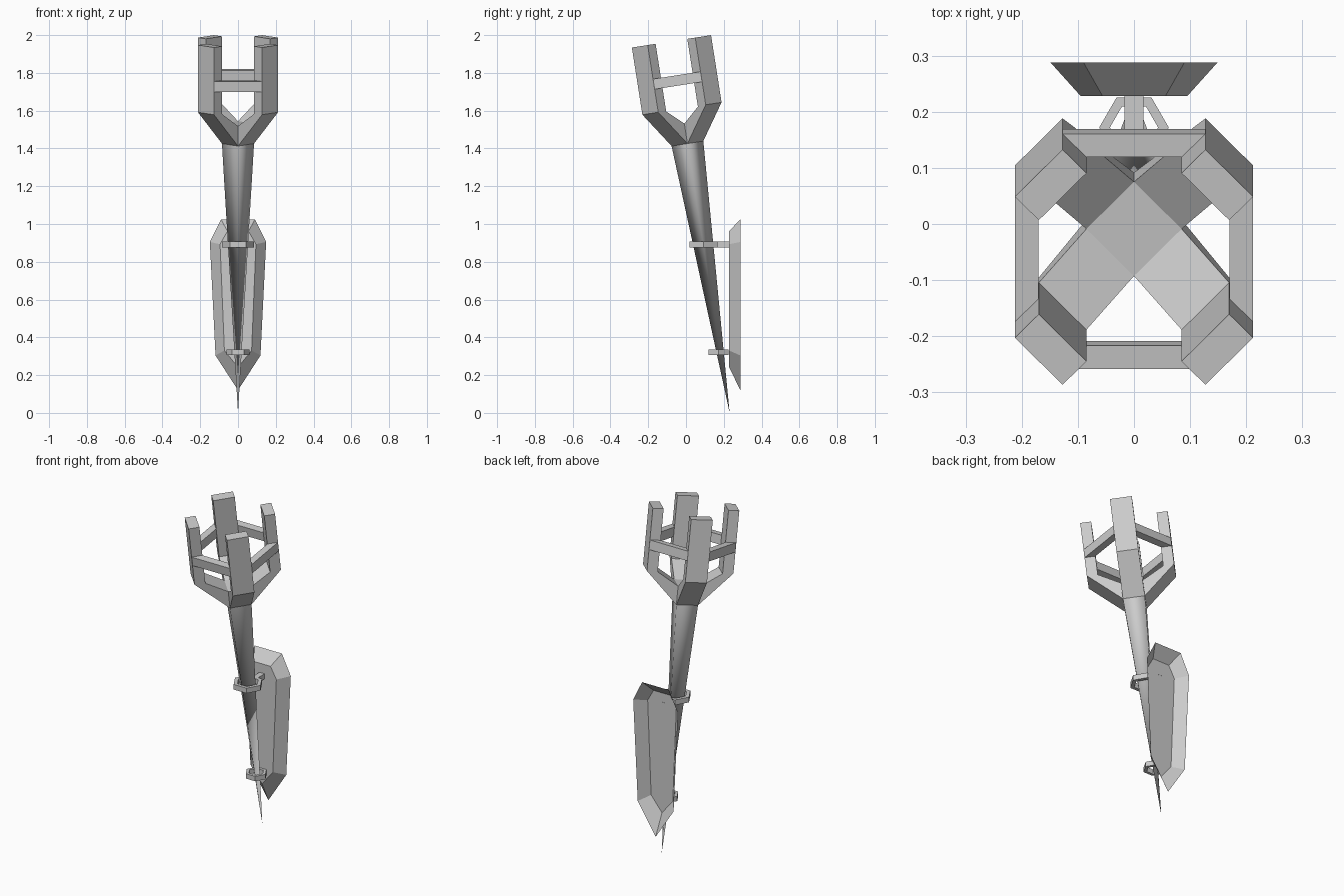
import bpy, bmesh, math
from mathutils import Matrix, Vector

if "Cube" in bpy.data.objects:
    bpy.data.objects.remove(bpy.data.objects["Cube"])

# Torch frame: origin at the lower tip, axis leaning towards the front
TILT = Matrix.Translation((0, 0.231, 0)) @ Matrix.Rotation(math.radians(8.9), 4, 'X')


def finish(name, bm, matrix=Matrix()):
    bm.transform(matrix)
    bmesh.ops.recalc_face_normals(bm, faces=bm.faces)
    mesh = bpy.data.meshes.new(name)
    bm.to_mesh(mesh)
    bm.free()
    obj = bpy.data.objects.new(name, mesh)
    bpy.context.collection.objects.link(obj)
    return obj


def prism(name, points, offset, matrix=Matrix()):
    """Extrude a flat polygon along an offset vector."""
    bm = bmesh.new()
    face = bm.faces.new([bm.verts.new(p) for p in points])
    ext = bmesh.ops.extrude_face_region(bm, geom=[face], use_keep_orig=True)
    moved = [v for v in ext['geom'] if isinstance(v, bmesh.types.BMVert)]
    bmesh.ops.translate(bm, verts=moved, vec=Vector(offset))
    return finish(name, bm, matrix)


# Shaft: four-sided spike, smooth shaded
S0, S1, R = 1.443, 1.55, 0.085
bm = bmesh.new()
tip = bm.verts.new((0, 0, 0))
rim = [bm.verts.new(p) for p in ((R, 0, S0), (0, R, S0), (-R, 0, S0), (0, -R, S0))]
bm.faces.new(rim)
for i in range(4):
    bm.faces.new((rim[i], tip, rim[(i + 1) % 4]))
shaft = finish("shaft", bm, TILT)
for p in shaft.data.polygons:
    p.use_smooth = len(p.vertices) == 3

# Hub block where the prongs meet
prism("hub", [(R, 0, S0), (0, R, S0), (-R, 0, S0), (0, -R, S0)], (0, 0, S1 - S0), TILT)

# Four bent prongs on the diagonals and four mitred bars between them
W = 0.06
prong = [(0.06, S0), (0.24, 1.631), (0.24, 1.991), (0.18, 1.991), (0.18, 1.628), (0.06, S1)]
bar = [(-0.085, 0.17), (0.085, 0.17), (0.127, 0.212), (-0.127, 0.212)]
for i in range(4):
    turn = Matrix.Rotation(math.radians(90 * i), 4, 'Z')
    diag = Matrix.Rotation(math.radians(90 * i + 45), 4, 'Z')
    prism(f"prong_{i + 1}", [(r, -W, s) for r, s in prong], (0, 2 * W, 0), TILT @ diag)
    prism(f"cross_bar_{i + 1}", [(x, y, 1.754) for x, y in bar], (0, 0, 0.055), TILT @ turn)


# Hexagonal holder rings, lying level
def ring(name, y, z, outer, inner, height):
    bm = bmesh.new()
    rows = []
    for r, h in ((outer, 0), (outer, height), (inner, height), (inner, 0)):
        rows.append([bm.verts.new((r * math.cos(a * math.pi / 3),
                                   y + r * math.sin(a * math.pi / 3), z + h)) for a in range(6)])
    for k in range(4):
        a, b = rows[k], rows[(k + 1) % 4]
        for i in range(6):
            j = (i + 1) % 6
            bm.faces.new((a[i], a[j], b[j], b[i]))
    return finish(name, bm)


ring("upper_ring", 0.093, 0.876, 0.085, 0.062, 0.031)
ring("lower_ring", 0.172, 0.307, 0.062, 0.043, 0.029)

# Arm joining the upper ring to the plate
prism("upper_arm", [(-0.017, 0.15, 0.876), (0.017, 0.15, 0.876),
                    (0.017, 0.229, 0.876), (-0.017, 0.229, 0.876)], (0, 0, 0.031))

# Wall plate: bevelled shell, open at the back
back = [(0.09, 1.025), (0.149, 0.905), (0.119, 0.304), (0, 0.12)]
front = [(0.056, 0.962), (0.095, 0.893), (0.072, 0.33), (0, 0.242)]
bm = bmesh.new()
loops = []
for half, y in ((back, 0.288), (front, 0.228)):
    outline = half + [(-x, z) for x, z in reversed(half[:-1])]
    loops.append([bm.verts.new((x, y, z)) for x, z in outline])
a, b = loops
for i in range(len(a)):
    j = (i + 1) % len(a)
    bm.faces.new((a[i], a[j], b[j], b[i]))
bm.faces.new(b)
finish("wall_plate", bm)
